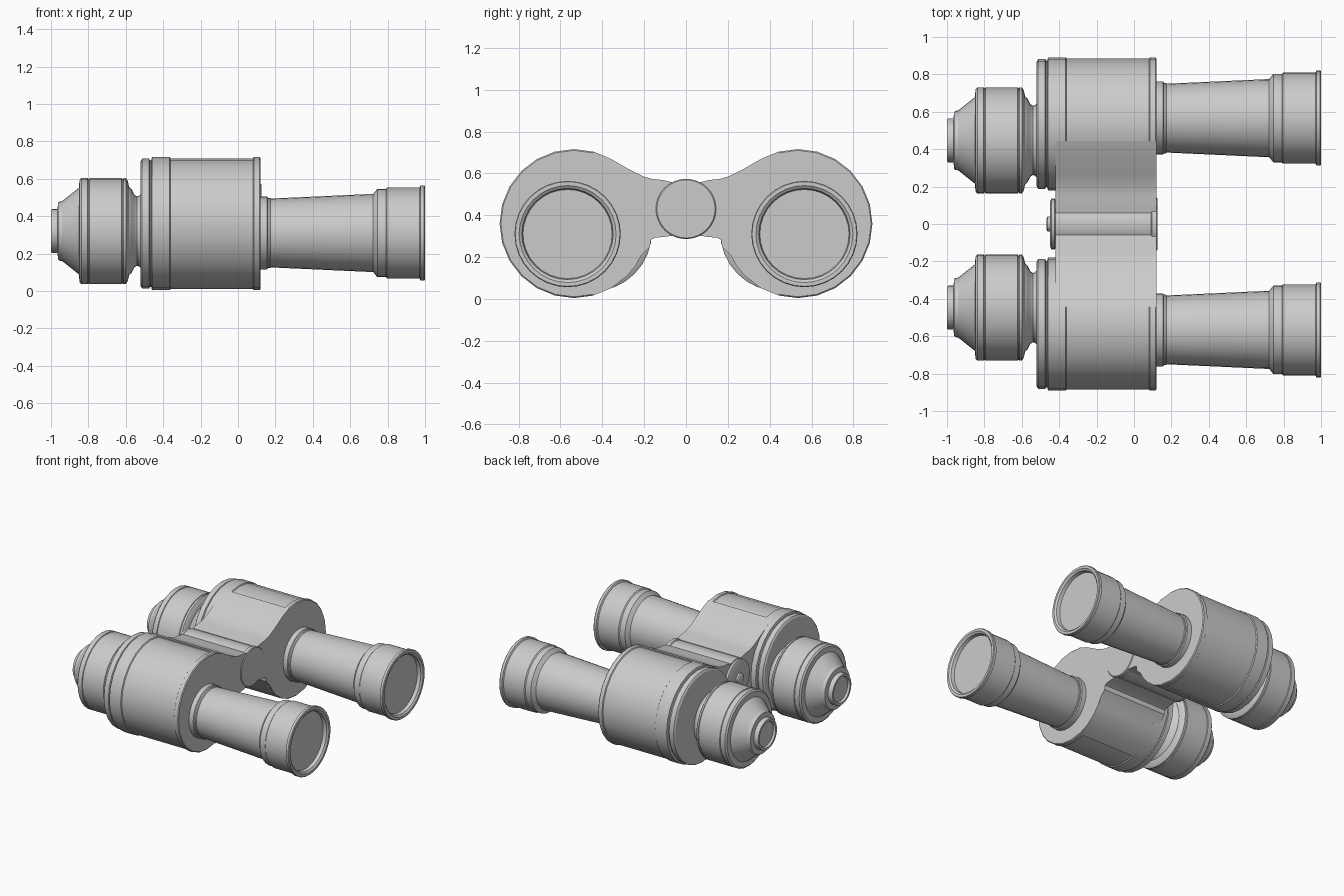
import bpy, bmesh, math

if "Cube" in bpy.data.objects:
    bpy.data.objects.remove(bpy.data.objects["Cube"])


def finish(name, bm, angle=30):
    bmesh.ops.remove_doubles(bm, verts=bm.verts, dist=1e-5)
    bmesh.ops.recalc_face_normals(bm, faces=bm.faces)
    me = bpy.data.meshes.new(name)
    bm.to_mesh(me)
    bm.free()
    ob = bpy.data.objects.new(name, me)
    bpy.context.collection.objects.link(ob)
    bpy.ops.object.select_all(action='DESELECT')
    ob.select_set(True)
    bpy.context.view_layer.objects.active = ob
    bpy.ops.object.shade_smooth_by_angle(angle=math.radians(angle))
    return ob


def lathe(name, profile, y, z, segs=32):
    """Turn (x, radius) points around an axis parallel to x."""
    bm = bmesh.new()
    rings = []
    for x, r in profile:
        rings.append([bm.verts.new((x, y + r * math.cos(2 * math.pi * i / segs),
                                    z + r * math.sin(2 * math.pi * i / segs)))
                      for i in range(segs)])
    for a, b in zip(rings, rings[1:]):
        for i in range(segs):
            j = (i + 1) % segs
            bm.faces.new((a[i], a[j], b[j], b[i]))
    bm.faces.new(rings[0])
    bm.faces.new(rings[-1])
    return finish(name, bm)


def prism(name, outline, x0, x1):
    """Extrude a (y, z) outline along x."""
    bm = bmesh.new()
    face = bm.faces.new([bm.verts.new((x0, y, z)) for y, z in outline])
    ext = bmesh.ops.extrude_face_region(bm, geom=[face])
    for v in ext['geom']:
        if isinstance(v, bmesh.types.BMVert):
            v.co.x = x1
    return finish(name, bm)


BY, BZ, BR = 0.535, 0.36, 0.356   # prism housing centre and radius

housing = [(-0.52, 0.335), (-0.512, 0.347), (-0.475, 0.347), (-0.47, 0.338),
           (-0.464, 0.338), (-0.46, BR), (-0.365, BR), (-0.36, 0.349),
           (0.08, 0.349), (0.085, BR), (0.114, BR), (0.12, 0.35)]

objective = [(0.10, 0.195), (0.155, 0.195), (0.16, 0.188), (0.17, 0.188), (0.175, 0.184),
             (0.70, 0.208), (0.722, 0.208), (0.745, 0.236), (0.79, 0.236),
             (0.797, 0.243), (0.97, 0.243), (0.976, 0.254), (0.995, 0.254),
             (1.0, 0.25), (1.0, 0.232), (0.99, 0.218), (0.965, 0.213)]

eyepiece = [(-0.985, 0.09), (-1.0, 0.097), (-1.0, 0.113), (-0.993, 0.117), (-0.965, 0.117),
            (-0.962, 0.152), (-0.955, 0.158), (-0.94, 0.16), (-0.85, 0.232),
            (-0.848, 0.272), (-0.838, 0.284), (-0.804, 0.284), (-0.801, 0.279),
            (-0.797, 0.279), (-0.794, 0.284), (-0.622, 0.284), (-0.619, 0.279),
            (-0.615, 0.279), (-0.612, 0.284), (-0.6, 0.284), (-0.59, 0.27),
            (-0.582, 0.235), (-0.57, 0.225), (-0.555, 0.195), (-0.54, 0.185),
            (-0.527, 0.19), (-0.515, 0.205), (-0.50, 0.205)]

# bridge arm: inner arc of the housing, flared into the central hinge
arm = [(BY, BZ)]
for deg in (105, 119):
    a = math.radians(deg)
    arm.append((BY + BR * math.cos(a), BZ + BR * math.sin(a)))
arm += [(0.27, 0.618), (0.205, 0.586), (0.16, 0.573), (0.11, 0.568), (0.06, 0.556),
        (0.058, 0.303), (0.10, 0.297), (0.15, 0.292), (0.167, 0.283), (0.172, 0.25)]
for deg in (205, 215, 225, 240, 255):
    a = math.radians(deg)
    arm.append((BY + BR * math.cos(a), BZ + BR * math.sin(a)))

for side, s in (("left", 1), ("right", -1)):
    lathe(side + "_prism_housing", housing, s * BY, BZ, 24)
    lathe(side + "_objective_barrel", objective, s * 0.566, 0.31)
    lathe(side + "_eyepiece", eyepiece, s * 0.447, 0.32)
    prism(side + "_bridge_arm", [(s * y, z) for y, z in arm], -0.42, 0.12)

# central hinge, focus wheel and its small end knob
lathe("hinge_barrel", [(-0.42, 0.137), (0.09, 0.137), (0.095, 0.144),
                       (0.12, 0.144), (0.125, 0.139)], 0, 0.43)
lathe("focus_wheel", [(-0.448, 0.12), (-0.442, 0.135), (-0.425, 0.135), (-0.415, 0.125)], 0, 0.43)
lathe("focus_knob", [(-0.468, 0.03), (-0.462, 0.04), (-0.44, 0.04)], 0, 0.43, 16)
